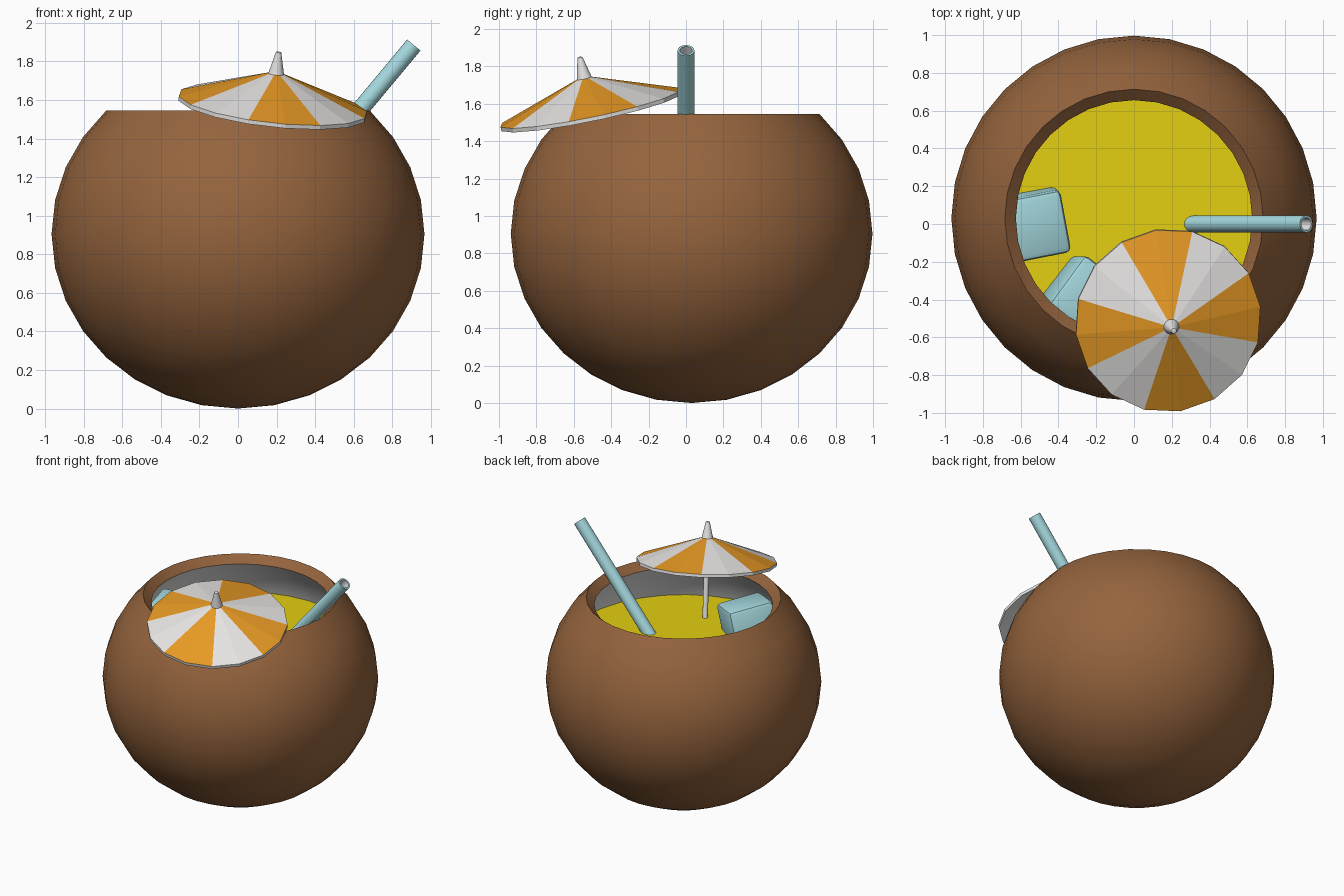
import bpy, bmesh, math
from mathutils import Vector, Matrix

if "Cube" in bpy.data.objects:
    bpy.data.objects.remove(bpy.data.objects["Cube"])


def material(name, rgb):
    m = bpy.data.materials.new(name)
    m.diffuse_color = (*rgb, 1)
    m.use_nodes = True
    m.node_tree.nodes["Principled BSDF"].inputs["Base Color"].default_value = m.diffuse_color
    return m


BROWN = material("husk brown", (0.30, 0.127, 0.047))
WHITE = material("off white", (0.80, 0.79, 0.78))
ORANGE = material("orange", (0.80, 0.32, 0.018))
YELLOW = material("juice yellow", (0.78, 0.62, 0.006))
CYAN = material("ice blue", (0.38, 0.70, 0.74))


def frame(origin, normal, side=(1, 0, 0)):
    """Matrix with local z along normal and local x close to side."""
    z = Vector(normal).normalized()
    x = Vector(side)
    x = (x - z * x.dot(z)).normalized()
    m = Matrix((x, z.cross(x), z)).transposed().to_4x4()
    m.translation = origin
    return m


def finish(name, bm, mats, matrix, smooth=None):
    bmesh.ops.recalc_face_normals(bm, faces=bm.faces[:])
    mesh = bpy.data.meshes.new(name)
    bm.to_mesh(mesh)
    bm.free()
    for m in mats:
        mesh.materials.append(m)
    if smooth is not None:
        mesh.shade_smooth()
        mesh.set_sharp_from_angle(angle=math.radians(smooth))
    ob = bpy.data.objects.new(name, mesh)
    ob.matrix_world = matrix
    bpy.context.collection.objects.link(ob)
    return ob


def lathe(name, profile, segs, mats, matrix, rule=lambda band, seg: 0,
          smooth=None, closed=False, start=0.0):
    """Revolve (radius, height) points; rule picks the material per face."""
    bm = bmesh.new()
    rings = []
    for r, z in profile:
        if r < 1e-6:
            rings.append([bm.verts.new((0, 0, z))] * segs)
        else:
            rings.append([bm.verts.new((r * math.cos(a), r * math.sin(a), z))
                          for a in (start + math.tau * i / segs for i in range(segs))])
    if closed:
        rings.append(rings[0])
    for b in range(len(rings) - 1):
        for i in range(segs):
            j = (i + 1) % segs
            quad = [rings[b][i], rings[b][j], rings[b + 1][j], rings[b + 1][i]]
            face = bm.faces.new(list(dict.fromkeys(quad)))
            face.material_index = rule(b, i)
    return finish(name, bm, mats, matrix, smooth)


def ice_cube(name, centre, normal, side, size):
    bm = bmesh.new()
    bmesh.ops.create_cube(bm, size=size)
    bmesh.ops.bevel(bm, geom=bm.edges[:], offset=0.03, segments=2,
                    profile=0.5, affect='EDGES')
    finish(name, bm, [CYAN], frame(centre, normal, side), 30)


# Coconut shell: squashed sphere cut at 45 degrees, with a white inside
R, RZ, INNER = 0.967, 0.905, 0.915
angles = [math.radians(-90 + 11.25 * i) for i in range(13)]
outer = [(R * math.cos(a) if i else 0, RZ * math.sin(a)) for i, a in enumerate(angles)]
inner = [(r * INNER, z * INNER) for r, z in reversed(outer)]
lathe("coconut_shell", outer + inner, 32, [BROWN, WHITE],
      Matrix.Translation((0, 0.03, RZ)),
      rule=lambda b, i: 1 if b > 12 else 0, smooth=35)

# Juice surface, a disc running into the shell wall
bm = bmesh.new()
bmesh.ops.create_circle(bm, cap_ends=True, segments=32, radius=0.85)
finish("juice", bm, [YELLOW], Matrix.Translation((0, 0.03, 1.18)))

# Drinking straw: hollow tube leaning to the right
top = Vector((0.912, 0, 1.885))
lean = Vector((0.64, 0, 0.768))
lathe("straw", [(0.045, -1.05), (0.045, 0), (0.033, 0), (0.033, -1.05)], 20,
      [CYAN, WHITE], frame(top, lean), rule=lambda b, i: 1 if b == 2 else 0,
      smooth=35, closed=True)

# Ice cubes
ice_cube("ice_cube_left", (-0.545, 0.0, 1.18), (0.12, -0.10, 1), (0.98, 0.18, 0), 0.34)
ice_cube("ice_cube_front", (-0.265, -0.39, 1.25), (0.25, 0.0, 1), (0.81, -0.59, 0), 0.33)

# Cocktail umbrella, all parts share one tilted frame
tilt = frame((0.18, -0.51, 1.57), (0.11, -0.205, 1))


def panel_colour(band, seg):
    return 1 if band == 0 and (seg // 2) % 2 == 1 else 0


# vertices start at 30 degrees; pairs of segments alternate white / orange
lathe("umbrella_canopy", [(0, 0.185), (0.495, 0.01), (0.495, -0.012), (0, 0.16)],
      16, [WHITE, ORANGE], tilt, rule=panel_colour, start=math.radians(30))
lathe("umbrella_tip", [(0, 0.165), (0.042, 0.165), (0.014, 0.285), (0, 0.29)],
      16, [WHITE], tilt, smooth=35)
lathe("umbrella_stick", [(0, -0.55), (0.019, -0.55), (0.019, 0.17), (0, 0.17)],
      12, [WHITE], tilt, smooth=35)
